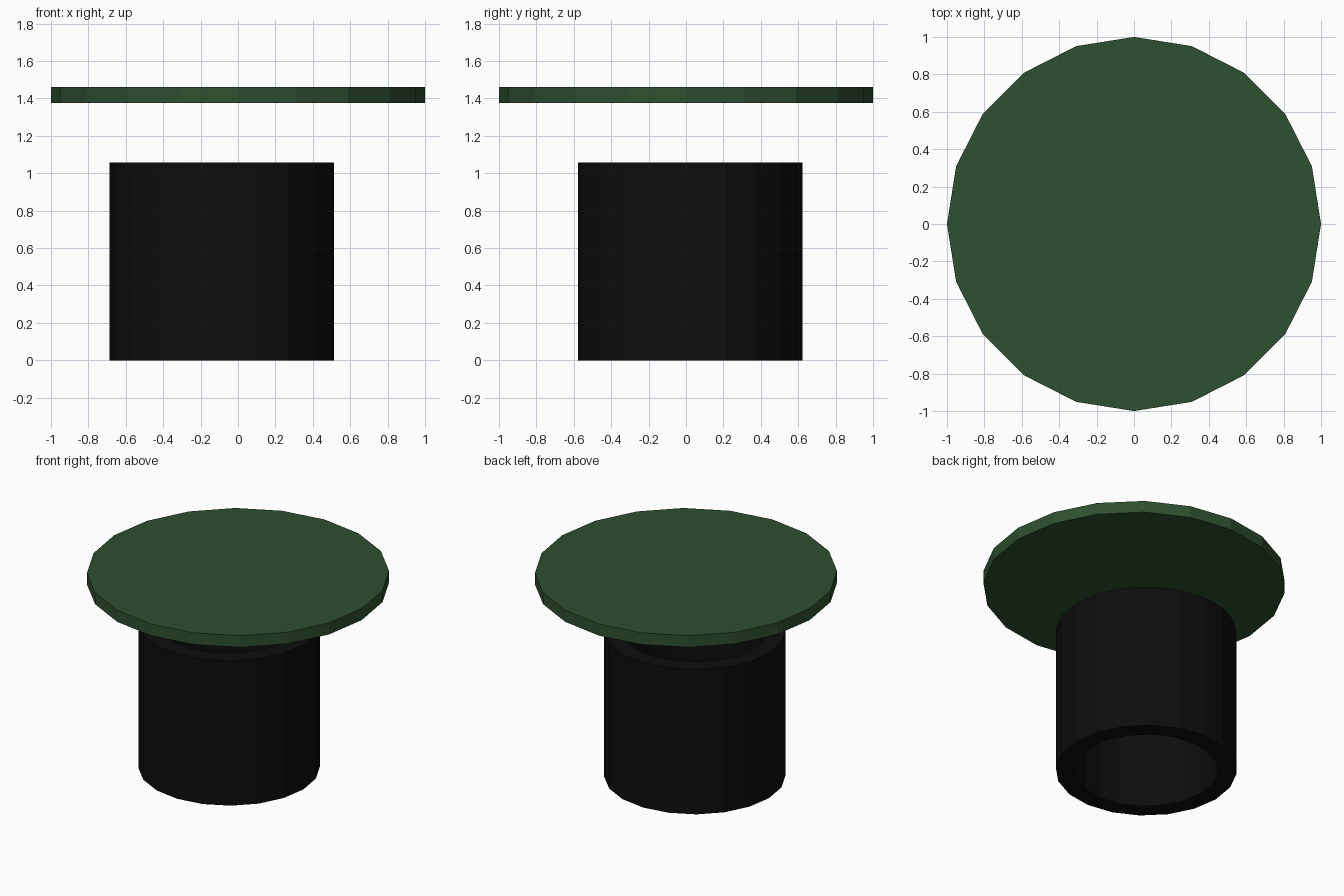
import bpy, bmesh
from math import cos, sin, tau

if "Cube" in bpy.data.objects:
    bpy.data.objects.remove(bpy.data.objects["Cube"])

SIDES = 20


def material(name, color):
    mat = bpy.data.materials.new(name)
    mat.diffuse_color = (*color, 1)
    mat.use_nodes = True
    mat.node_tree.nodes["Principled BSDF"].inputs["Base Color"].default_value = mat.diffuse_color
    return mat


def lathe(name, profile, center, mat, closed):
    """Revolve a (radius, z) profile; cap the ends when the profile is open."""
    bm = bmesh.new()
    rings = [[bm.verts.new((center[0] + r * cos(tau * i / SIDES),
                            center[1] + r * sin(tau * i / SIDES), z))
              for i in range(SIDES)] for r, z in profile]
    pairs = list(zip(rings, rings[1:]))
    if closed:
        pairs.append((rings[-1], rings[0]))
    else:
        bm.faces.new(rings[0])
        bm.faces.new(rings[-1])
    for a, b in pairs:
        for i in range(SIDES):
            j = (i + 1) % SIDES
            bm.faces.new((a[i], a[j], b[j], b[i]))
    bmesh.ops.recalc_face_normals(bm, faces=bm.faces)
    mesh = bpy.data.meshes.new(name)
    bm.to_mesh(mesh)
    bm.free()
    mesh.materials.append(mat)
    obj = bpy.data.objects.new(name, mesh)
    bpy.context.collection.objects.link(obj)
    return obj


green = material("dark_green", (0.027, 0.08, 0.029))
black = material("black", (0.004, 0.004, 0.004))

# Floating round top
lathe("round_top", [(1.0, 1.375), (1.0, 1.46)], (0, 0), green, False)

# Hollow tube, slightly off centre and open at both ends
lathe("hollow_tube", [(0.6, 0), (0.6, 1.057), (0.475, 1.057), (0.475, 0)],
      (-0.087, 0.022), black, True)
